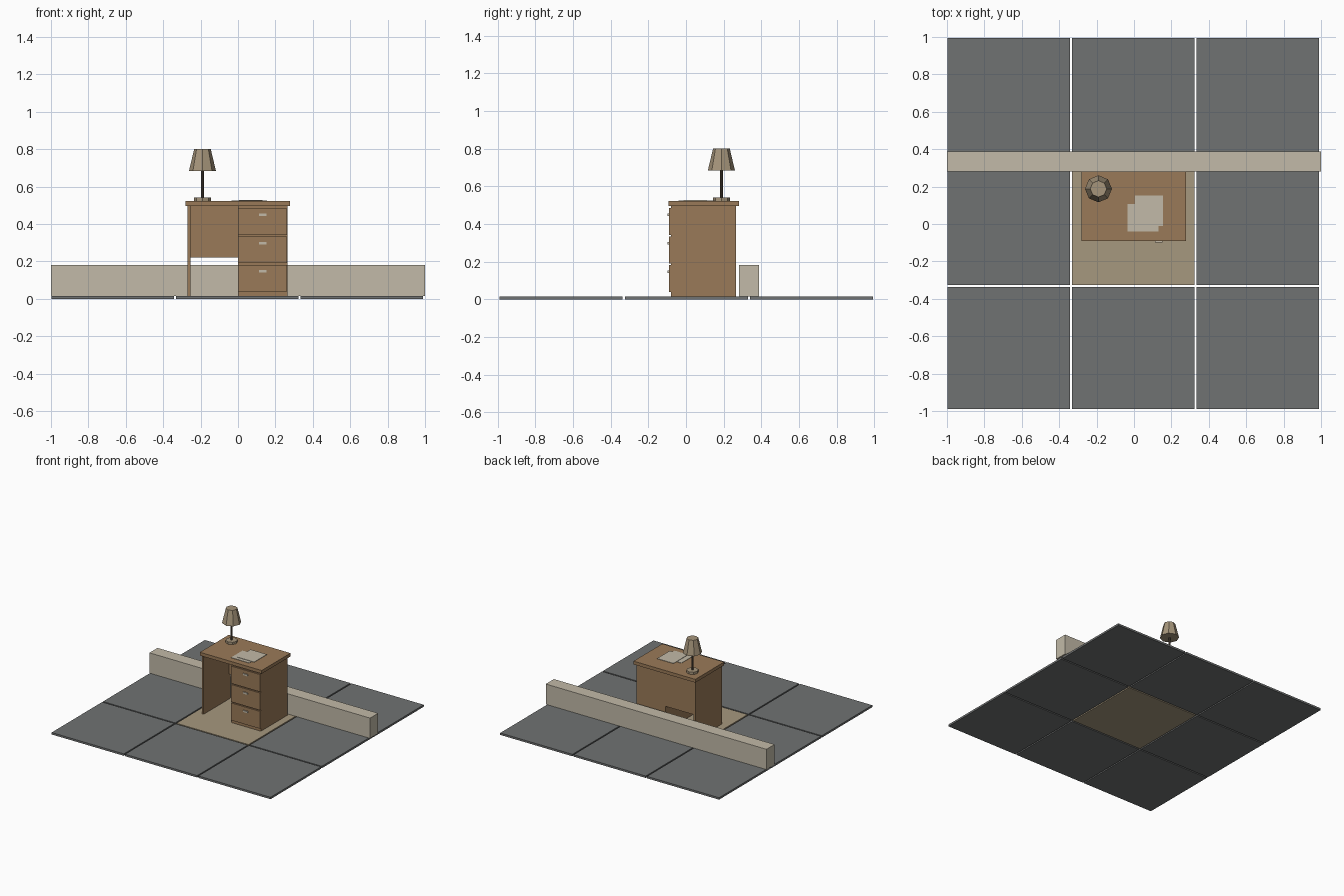
import bpy, bmesh, math

if "Cube" in bpy.data.objects:
    bpy.data.objects.remove(bpy.data.objects["Cube"])


def material(name, rgb):
    # sRGB 0-255 to linear
    lin = [((c / 255 + 0.055) / 1.055) ** 2.4 for c in rgb]
    m = bpy.data.materials.new(name)
    m.diffuse_color = (*lin, 1)
    m.use_nodes = True
    m.node_tree.nodes["Principled BSDF"].inputs["Base Color"].default_value = m.diffuse_color
    return m


slate = material("slate_grey", (112, 114, 114))
rug = material("tan_floor", (166, 152, 126))
cream = material("cream", (194, 186, 168))
wood = material("wood_brown", (154, 122, 88))
shade_mat = material("lamp_beige", (166, 149, 123))
dark = material("dark_metal", (88, 77, 65))


def finish(name, bm, mat):
    me = bpy.data.meshes.new(name)
    bm.to_mesh(me)
    bm.free()
    me.materials.append(mat)
    ob = bpy.data.objects.new(name, me)
    bpy.context.collection.objects.link(ob)
    return ob


def box(name, x0, x1, y0, y1, z0, z1, mat):
    bm = bmesh.new()
    bmesh.ops.create_cube(bm, size=1)
    for v in bm.verts:
        v.co.x = x1 if v.co.x > 0 else x0
        v.co.y = y1 if v.co.y > 0 else y0
        v.co.z = z1 if v.co.z > 0 else z0
    return finish(name, bm, mat)


def frustum(name, x, y, z0, z1, r0, r1, mat, sides=8):
    bm = bmesh.new()
    bmesh.ops.create_cone(bm, cap_ends=True, segments=sides,
                          radius1=r0, radius2=r1, depth=z1 - z0)
    bmesh.ops.translate(bm, verts=bm.verts, vec=(x, y, (z0 + z1) / 2))
    return finish(name, bm, mat)


# Floor: 3 x 3 slabs with thin gaps, the middle one tan
FLOOR, HALF, PITCH = 0.016, 0.327, 0.665
for i in (-1, 0, 1):
    for j in (-1, 0, 1):
        cx, cy = i * PITCH - 0.004, j * PITCH + 0.002
        centre = i == 0 and j == 0
        box("centre_slab" if centre else "floor_slab",
            cx - HALF, cx + HALF, cy - HALF, cy + HALF, 0, FLOOR,
            rug if centre else slate)

# Low wall behind the desk
box("low_wall", -1, 1, 0.282, 0.387, FLOOR, 0.182, cream)

# Desk carcass
TOP0, TOP1 = 0.495, 0.522
box("desk_top", -0.281, 0.279, -0.092, 0.281, TOP0, TOP1, wood)
box("drawer_pedestal", 0, 0.264, -0.081, 0.265, FLOOR, TOP0, wood)
box("side_panel", -0.27, -0.255, -0.081, 0.265, FLOOR, TOP0, wood)
box("modesty_panel", -0.255, 0, 0.25, 0.265, 0.22, TOP0, wood)

# Drawer fronts with pulls
for k in range(3):
    z = 0.04 + 0.151 * k
    box("drawer_front", 0.001, 0.263, -0.091, -0.081, z, z + 0.142, wood)
    box("drawer_pull", 0.112, 0.153, -0.098, -0.091, z + 0.1, z + 0.114, cream)

# Papers on the desk
box("paper_lower", -0.035, 0.13, -0.04, 0.108, TOP1, TOP1 + 0.003, cream)
box("paper_upper", 0.006, 0.155, -0.012, 0.153, TOP1 + 0.003, TOP1 + 0.006, cream)

# Table lamp
LX, LY = -0.19, 0.188
frustum("lamp_base", LX, LY, TOP1, 0.541, 0.045, 0.045, shade_mat)
frustum("lamp_pole", LX, LY, 0.541, 0.69, 0.008, 0.008, dark)
frustum("lamp_shade", LX, LY, 0.684, 0.802, 0.072, 0.044, shade_mat)
